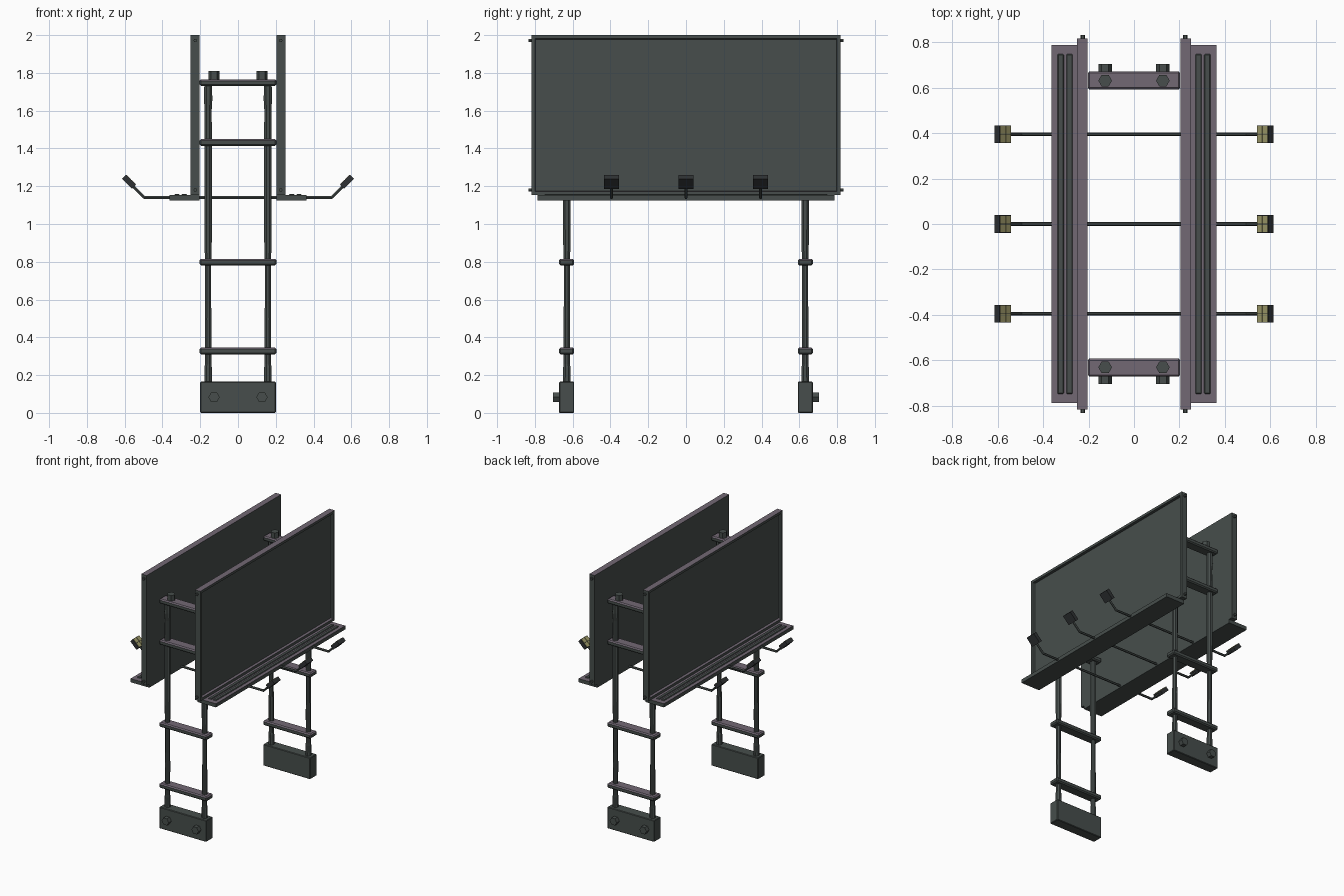
import bpy, bmesh, math
from mathutils import Vector, Matrix

if "Cube" in bpy.data.objects:
    bpy.data.objects.remove(bpy.data.objects["Cube"])


def mat(name, r, g, b):
    m = bpy.data.materials.new(name)
    m.diffuse_color = (r, g, b, 1)
    m.use_nodes = True
    m.node_tree.nodes["Principled BSDF"].inputs["Base Color"].default_value = m.diffuse_color
    return m


GREY = mat("grey green steel", 0.063, 0.076, 0.072)
PURPLE = mat("worn purple grey", 0.168, 0.140, 0.175)
DARK = mat("dark lamp housing", 0.028, 0.031, 0.033)
YELLOW = mat("lamp yellow", 0.36, 0.34, 0.15)


def finish(name, bm, mats, top=False):
    """Make an object; with top=True upward faces take the second material."""
    bmesh.ops.recalc_face_normals(bm, faces=bm.faces)
    if top:
        for f in bm.faces:
            f.normal_update()
            if f.normal.z > 0.5:
                f.material_index = 1
    me = bpy.data.meshes.new(name)
    bm.to_mesh(me)
    bm.free()
    for m in mats:
        me.materials.append(m)
    ob = bpy.data.objects.new(name, me)
    bpy.context.collection.objects.link(ob)
    return ob


def box(name, lo, hi, mats, top=False, bevel=0, rot=None):
    lo, hi = Vector(lo), Vector(hi)
    c, s = (lo + hi) / 2, hi - lo
    bm = bmesh.new()
    bmesh.ops.create_cube(bm, size=1, matrix=Matrix.Diagonal((*s, 1)))
    if bevel:
        bmesh.ops.bevel(bm, geom=bm.edges[:], offset=bevel, segments=1,
                        affect='EDGES', profile=0.5)
    bm.transform(Matrix.Translation(c))
    if rot:
        bm.transform(rot)
    return finish(name, bm, mats, top)


def loft(name, rings, mats):
    """Skin a list of rings of points and cap both ends."""
    bm = bmesh.new()
    vs = [[bm.verts.new(p) for p in r] for r in rings]
    n = len(vs[0])
    for a, b in zip(vs, vs[1:]):
        for i in range(n):
            j = (i + 1) % n
            bm.faces.new((a[i], a[j], b[j], b[i]))
    bm.faces.new(vs[0][::-1])
    bm.faces.new(vs[-1])
    return finish(name, bm, mats)


def ring(c, r, n, u, v, phase=0.0):
    c, u, v = Vector(c), Vector(u), Vector(v)
    return [c + r * (u * math.cos(phase + 2 * math.pi * i / n)
                     + v * math.sin(phase + 2 * math.pi * i / n)) for i in range(n)]


X, Y, Z = (1, 0, 0), (0, 1, 0), (0, 0, 1)

# ladder-like supports at both ends
POST = [(0.15, 0.022), (0.24, 0.021), (0.26, 0.018), (0.5, 0.0195), (0.58, 0.017),
        (0.78, 0.017), (0.86, 0.020), (1.0, 0.022), (1.4, 0.022), (1.6, 0.020),
        (1.66, 0.024), (1.74, 0.022)]
for sy in (-1, 1):
    y0, y1 = sorted((sy * 0.592, sy * 0.672))
    box("base_block", (-0.2, y0, 0), (0.2, y1, 0.165), [GREY], bevel=0.004)
    for z in (0.31, 0.78, 1.413, 1.73):
        box("cross_rung", (-0.203, y0, z), (0.203, y1, z + 0.036),
            [GREY, PURPLE], top=True, bevel=0.008)
    for sx in (-1, 1):
        loft("post", [ring((sx * 0.158, sy * 0.631, z), r, 8, X, Y, math.pi / 8)
                      for z, r in POST], [GREY])
        # hexagonal bolts on the top rung and on the base
        loft("top_bolt", [ring((sx * 0.127, sy * 0.631, z), 0.03, 6, X, Y)
                          for z in (1.76, 1.809)], [GREY])
        loft("base_bolt", [ring((sx * 0.127, sy * y, 0.083), 0.03, 6, X, Z)
                           for y in (0.66, 0.705)], [GREY])

for sx in (-1, 1):
    # sign board with a recessed outer face
    bm = bmesh.new()
    bmesh.ops.create_cube(bm, size=1, matrix=Matrix.Translation((sx * 0.228, 0, 1.5765))
                          @ Matrix.Diagonal((0.046, 1.635, 0.847, 1)))
    outer = [f for f in bm.faces if f.normal.x * sx > 0.5]
    bmesh.ops.inset_region(bm, faces=outer, thickness=0.027, depth=0)
    bmesh.ops.inset_region(bm, faces=outer, thickness=0.004, depth=-0.018)
    finish("sign_board", bm, [GREY, PURPLE], top=True)

    # walkway ledge with two raised dark strips
    a, b = sorted((sx * 0.205, sx * 0.363))
    box("ledge", (a, -0.787, 1.125), (b, 0.787, 1.153), [GREY, PURPLE], top=True)
    for x in (0.284, 0.323):
        box("ledge_strip", (sx * x - 0.014, -0.748, 1.147),
            (sx * x + 0.014, 0.748, 1.159), [GREY], bevel=0.004)

    # small bolts on the board ends
    for sy in (-1, 1):
        for z in (1.18, 1.972):
            loft("edge_bolt", [ring((sx * 0.226, sy * y, z), 0.010, 6, X, Z)
                               for y in (0.81, 0.833)], [GREY])

# lamp arms passing under both boards, with a lamp at each end
for y in (-0.395, 0, 0.395):
    path = [(-0.56, 1.203), (-0.495, 1.14), (0.495, 1.14), (0.56, 1.203)]
    ups = [(0.707, 0, 0.707), (0.383, 0, 1.0), (-0.383, 0, 1.0), (-0.707, 0, 0.707)]
    loft("lamp_arm", [ring((x, y, z), 0.0085, 6, Y, u)
                      for (x, z), u in zip(path, ups)], [GREY])
    for sx in (-1, 1):
        rot = (Matrix.Translation((sx * 0.5765, y, 1.224))
               @ Matrix.Rotation(-sx * math.radians(45), 4, 'Y'))
        box("lamp_housing", (-0.037, -0.039, -0.016), (0.037, 0.039, 0.014),
            [DARK], rot=rot)
        # four glowing panes on the face toward the board
        for px in (-1, 1):
            for py in (-1, 1):
                c = Vector((px * 0.0178, py * 0.0188, 0.015))
                h = Vector((0.0160, 0.0170, 0.002))
                box("lamp_pane", c - h, c + h, [YELLOW], rot=rot)
